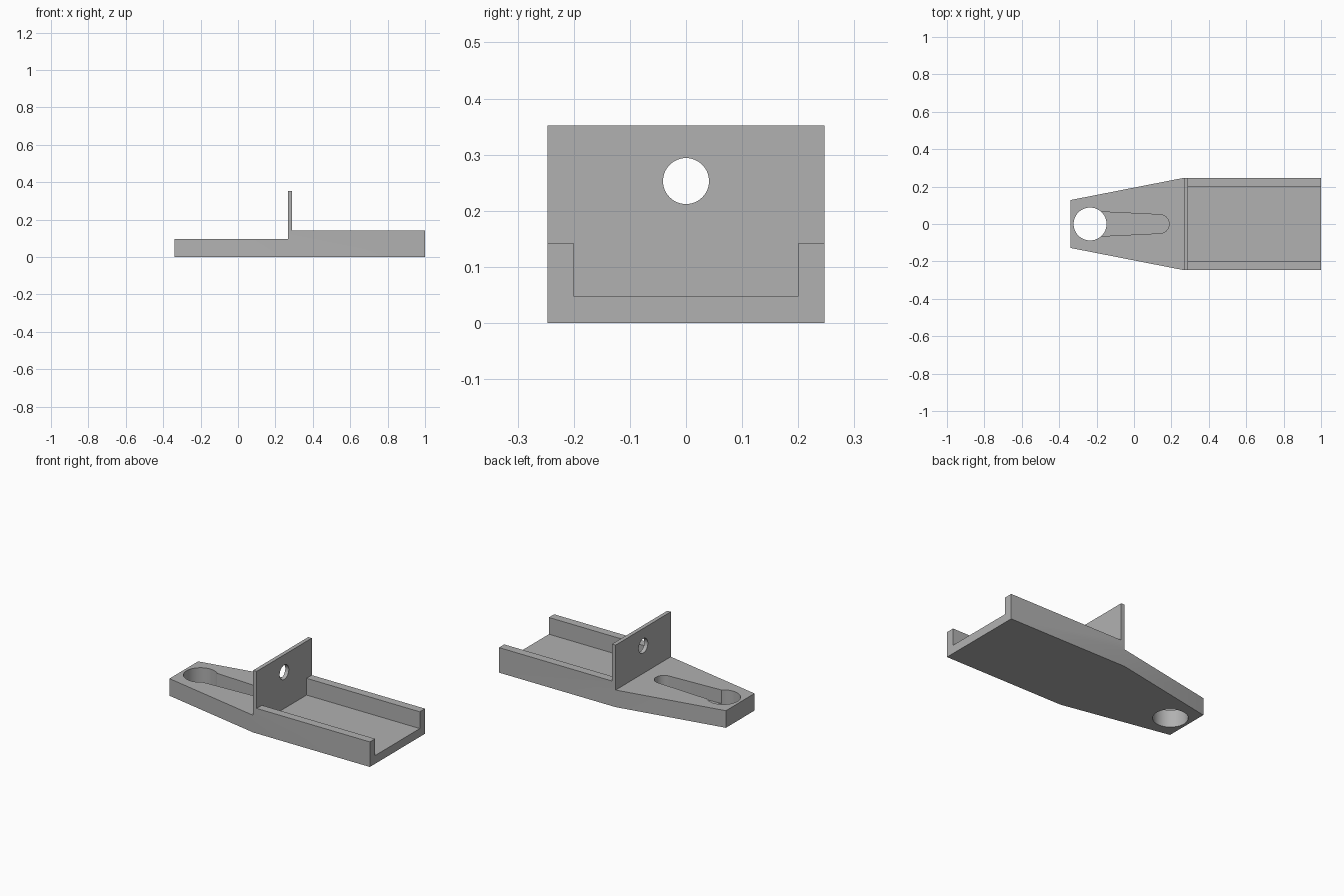
import bpy, bmesh, math
from mathutils import Vector

default = bpy.data.objects.get("Cube")
if default:
    bpy.data.objects.remove(default, do_unlink=True)

grey = bpy.data.materials.new("plain_grey")
grey.use_nodes = True
colour = (0.44, 0.44, 0.44, 1)
grey.diffuse_color = colour
grey.node_tree.nodes["Principled BSDF"].inputs["Base Color"].default_value = colour

NOSE_X, PLATE_X, TRAY_X, END_X = -0.34, 0.268, 0.29, 1.0
HALF, NOSE_HALF, INNER = 0.247, 0.128, 0.2
NOSE_Z, FLOOR_Z, WALL_Z, PLATE_Z = 0.097, 0.047, 0.142, 0.352
HOLE_X = -0.235


def prism(name, outline, start, direction):
    """Closed solid: outline of 3D points swept along direction."""
    bm = bmesh.new()
    face = bm.faces.new([bm.verts.new(Vector(p) + Vector(start)) for p in outline])
    swept = bmesh.ops.extrude_face_region(bm, geom=[face])["geom"]
    bmesh.ops.translate(bm, vec=direction,
                        verts=[v for v in swept if isinstance(v, bmesh.types.BMVert)])
    bmesh.ops.recalc_face_normals(bm, faces=bm.faces)
    mesh = bpy.data.meshes.new(name)
    bm.to_mesh(mesh)
    bm.free()
    mesh.materials.append(grey)
    obj = bpy.data.objects.new(name, mesh)
    bpy.context.collection.objects.link(obj)
    return obj


def plan(name, points, low, high):
    return prism(name, [(x, y, 0) for x, y in points], (0, 0, low), (0, 0, high - low))


def box(name, x0, x1, half, low, high):
    return plan(name, [(x0, -half), (x1, -half), (x1, half), (x0, half)], low, high)


def arc(cx, radius, begin, end, steps):
    angles = [begin + (end - begin) * i / steps for i in range(steps + 1)]
    return [(cx + radius * math.cos(a), radius * math.sin(a)) for a in angles]


def cut(target, cutter):
    mod = target.modifiers.new("cut", "BOOLEAN")
    mod.operation, mod.solver, mod.object = "DIFFERENCE", "EXACT", cutter
    bpy.context.view_layer.objects.active = target
    bpy.ops.object.modifier_apply(modifier=mod.name)
    bpy.data.objects.remove(cutter, do_unlink=True)


# Tapered block as tall as the upright plate
bracket = plan("bracket_body",
               [(NOSE_X, -NOSE_HALF), (PLATE_X, -HALF), (END_X, -HALF),
                (END_X, HALF), (PLATE_X, HALF), (NOSE_X, NOSE_HALF)], 0, PLATE_Z)

# Lower the nose and the tray, leaving the plate standing
cut(bracket, box("nose_clearance", -1, PLATE_X, 0.5, NOSE_Z, 1))
cut(bracket, box("tray_clearance", TRAY_X, 1.5, 0.5, WALL_Z, 1))
cut(bracket, box("tray_channel", TRAY_X, 1.5, INNER, FLOOR_Z, 0.5))

# Keyhole: blind tapering slot, then the round through hole
slot = [(HOLE_X, 0.068)] + arc(0.138, 0.05, math.pi / 2, -math.pi / 2, 24) + [(HOLE_X, -0.068)]
cut(bracket, plan("keyhole_slot", slot, 0.02, 0.2))
cut(bracket, plan("keyhole_hole", arc(HOLE_X, 0.088, 0, math.tau, 64)[:-1], -0.1, 0.2))

# Round hole through the plate
ring = arc(0, 0.041, 0, math.tau, 48)[:-1]
cut(bracket, prism("plate_hole", [(0, y, z) for y, z in ring], (0.2, 0, 0.253), (0.2, 0, 0)))

bpy.ops.object.select_all(action="DESELECT")
bracket.select_set(True)
bpy.context.view_layer.objects.active = bracket
bpy.ops.object.shade_smooth_by_angle(angle=math.radians(30))
